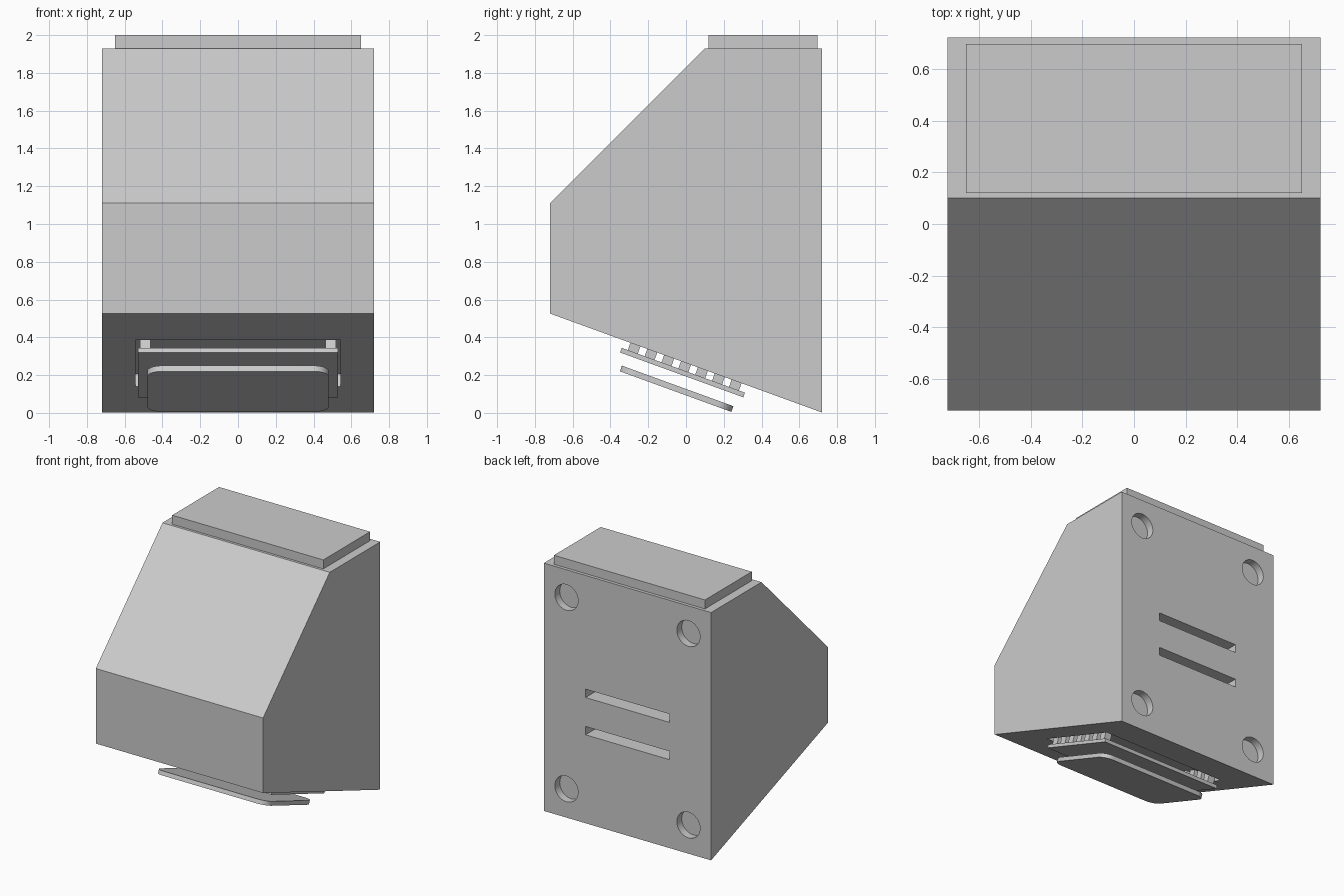
import bpy, bmesh, math
from mathutils import Matrix

if "Cube" in bpy.data.objects:
    bpy.data.objects.remove(bpy.data.objects["Cube"])

# Frame of the sloped underside: local y runs down the slope, local -z points out of it
TILT = Matrix.Translation((0, 0, 0.264)) @ Matrix.Rotation(math.radians(-20), 4, 'X')


def add_box(bm, x, y, z, matrix=Matrix()):
    """Box from (min, max) ranges."""
    size = [b - a for a, b in (x, y, z)]
    mid = [(a + b) / 2 for a, b in (x, y, z)]
    m = matrix @ Matrix.Translation(mid) @ Matrix.Diagonal((*size, 1))
    return bmesh.ops.create_cube(bm, size=1, matrix=m)["verts"]


def extrude(bm, points, vector):
    face = bm.faces.new([bm.verts.new(p) for p in points])
    geom = bmesh.ops.extrude_face_region(bm, geom=[face])["geom"]
    verts = [g for g in geom if isinstance(g, bmesh.types.BMVert)]
    bmesh.ops.translate(bm, verts=verts, vec=vector)


def finish(bm, name):
    bmesh.ops.recalc_face_normals(bm, faces=bm.faces)
    mesh = bpy.data.meshes.new(name)
    bm.to_mesh(mesh)
    bm.free()
    obj = bpy.data.objects.new(name, mesh)
    bpy.context.collection.objects.link(obj)
    return obj


# Housing: side profile extruded across the width
profile = [(-0.72, 0.526), (-0.72, 1.11), (0.10, 1.93), (0.72, 1.93), (0.72, 0.002)]
bm = bmesh.new()
extrude(bm, [(-0.72, y, z) for y, z in profile], (1.44, 0, 0))
housing = finish(bm, "housing")

# Cutters: shallow underside recess, back slots, back screw holes
bm = bmesh.new()
add_box(bm, (-0.543, 0.543), (-0.36, 0.36), (-0.1, 0.07), TILT)
for z in (0.69, 0.98):
    add_box(bm, (-0.36, 0.36), (0.45, 0.8), (z, z + 0.065))
for x in (-0.525, 0.525):
    for z in (0.225, 1.715):
        m = Matrix.Translation((x, 0.74, z)) @ Matrix.Rotation(math.pi / 2, 4, 'X')
        bmesh.ops.create_cone(bm, cap_ends=True, segments=32, radius1=0.1,
                              radius2=0.1, depth=0.16, matrix=m)
cutter = finish(bm, "housing_cutter")
cutter.hide_render = True
mod = housing.modifiers.new("cutouts", 'BOOLEAN')
mod.operation = 'DIFFERENCE'
mod.solver = 'EXACT'
mod.object = cutter
bpy.context.view_layer.objects.active = housing
bpy.ops.object.modifier_apply(modifier=mod.name)
bpy.data.objects.remove(cutter)

# Raised plate on top
bm = bmesh.new()
add_box(bm, (-0.65, 0.65), (0.12, 0.695), (1.93, 2.0))
finish(bm, "top_plate")

# Rows of spacer teeth on both sides of the recess
bm = bmesh.new()
for x in (-0.49, 0.49):
    for i in range(-3, 4):
        y = i * 0.095
        add_box(bm, (x - 0.028, x + 0.028), (y - 0.028, y + 0.028), (-0.041, 0.07), TILT)
finish(bm, "spacer_teeth")

# Upper slanted plate
bm = bmesh.new()
add_box(bm, (-0.53, 0.53), (-0.347, 0.347), (-0.067, -0.041), TILT)
finish(bm, "upper_plate")

# Lower slanted plate with rounded corners
bm = bmesh.new()
verts = add_box(bm, (-0.48, 0.48), (-0.314, 0.314), (-0.161, -0.129))
corners = [e for e in bm.edges if abs(e.verts[0].co.z - e.verts[1].co.z) > 0.01]
bmesh.ops.bevel(bm, geom=corners, offset=0.08, segments=8, profile=0.5, affect='EDGES')
bm.transform(TILT)
lower = finish(bm, "lower_plate")

# Smooth the round holes and corners, keep the rest crisp
for obj in (housing, lower):
    bpy.ops.object.select_all(action='DESELECT')
    obj.select_set(True)
    bpy.context.view_layer.objects.active = obj
    bpy.ops.object.shade_smooth_by_angle(angle=math.radians(15))
